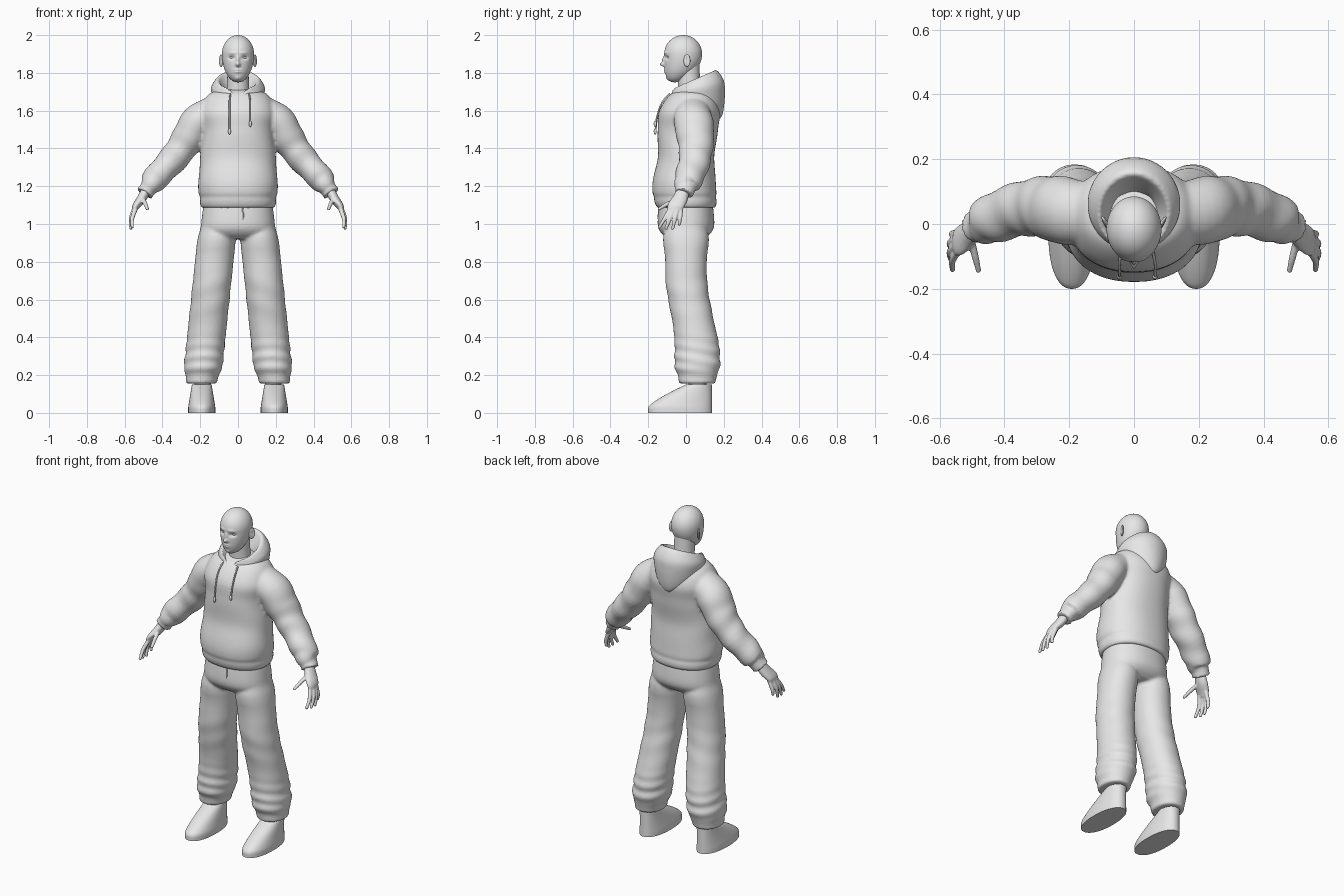
import bpy, bmesh
from math import sin, cos, pi, exp, copysign
from mathutils import Vector, Matrix

cube = bpy.data.objects.get("Cube")
if cube:
    bpy.data.objects.remove(cube, do_unlink=True)

colour = (.8, .8, .8, 1)
grey = bpy.data.materials.new("light_grey")
grey.use_nodes = True
grey.diffuse_color = colour
for node in grey.node_tree.nodes:
    if node.type == 'BSDF_PRINCIPLED':
        node.inputs["Base Color"].default_value = colour


def span(start, end, count):
    return [start + (end - start) * i / count for i in range(count + 1)]


def ease(start, end, value):
    t = min(max((value - start) / (end - start), 0), 1)
    return t * t * (3 - 2 * t)


def hump(value, centre, spread):
    return exp(-((value - centre) / spread) ** 2)


def upright(rows, x=0):
    """Turn (height, width, depth, y, slope) rows into level loft sections."""
    return [(x, y, z, width, depth, slope) for z, width, depth, y, slope in rows]


def blend_rows(rows, steps):
    """Smoothly interpolate between neighbouring sections."""
    padded = [rows[0], *rows, rows[-1]]
    out = []
    for before, start, end, after in zip(padded, padded[1:], padded[2:], padded[3:]):
        for k in range(steps):
            t = k / steps
            out.append([b + (c - b) * ease(0, 1, t) + (c - a) / 2 * t * (1 - t) ** 2
                        - (d - b) / 2 * t * t * (1 - t)
                        for a, b, c, d in zip(before, start, end, after)])
    return out + [rows[-1]]


def loft(bm, rows, sides=48, steps=6, side=1, tilt=False, fold=None, power=1):
    """Closed skin over (x, y, z, width, depth, slope) sections."""
    rows = blend_rows(rows, steps)
    centres = [Vector(row[:3]) for row in rows]
    rings = []
    for i, (centre, row) in enumerate(zip(centres, rows)):
        width, depth, slope = row[3:]
        across, forward = Vector((1, 0, 0)), Vector((0, 1, 0))
        if tilt:
            along = (centres[min(i + 1, len(rows) - 1)] - centres[max(i - 1, 0)]).normalized()
            forward = (forward - along * along.y).normalized()
            across = forward.cross(along)
        ring = []
        for k in range(sides):
            angle = 2 * pi * k / sides
            u, v = [copysign(abs(w) ** power, w) for w in (cos(angle), sin(angle))]
            swell = fold(centre.z, angle) if fold else 1
            p = centre + across * width * u * swell + forward * depth * v * swell
            ring.append(bm.verts.new((p.x * side, p.y, p.z + slope * v)))
        rings.append(ring)
    for low, high in zip(rings, rings[1:]):
        for k in range(sides):
            bm.faces.new((low[k - 1], low[k], high[k], high[k - 1]))
    bm.faces.new(rings[0][::-1])
    bm.faces.new(rings[-1])


def ball(bm, centre, size, turn=0, segments=24):
    place = Matrix.Translation(centre) @ Matrix.Rotation(turn, 4, 'Z') @ Matrix.Diagonal((*size, 1))
    bmesh.ops.create_uvsphere(bm, u_segments=segments, v_segments=segments, radius=1, matrix=place)


def link(name, data):
    data.materials.append(grey)
    ob = bpy.data.objects.new(name, data)
    bpy.context.scene.collection.objects.link(ob)
    return ob


def finish(name, bm, voxel=0, mirror=False):
    bmesh.ops.recalc_face_normals(bm, faces=bm.faces)
    for face in bm.faces:
        face.smooth = len(face.verts) <= 4
    mesh = bpy.data.meshes.new(name)
    bm.to_mesh(mesh)
    bm.free()
    ob = link(name, mesh)
    if voxel:
        remesh = ob.modifiers.new("Blend", 'REMESH')
        remesh.mode = 'VOXEL'
        remesh.voxel_size = voxel
        remesh.use_smooth_shade = True
        soften = ob.modifiers.new("Soften", 'SMOOTH')
        soften.iterations = 3
    if mirror:
        ob.modifiers.new("Mirror", 'MIRROR')


def cord(name, points, radius):
    curve = bpy.data.curves.new(name, 'CURVE')
    curve.dimensions = '3D'
    curve.bevel_depth = radius
    curve.use_fill_caps = True
    spline = curve.splines.new('BEZIER')
    spline.bezier_points.add(len(points) - 1)
    for knot, point in zip(spline.bezier_points, points):
        knot.co = point
        knot.handle_left_type = knot.handle_right_type = 'AUTO'
    link(name, curve)


# Head: a ball drawn down into a forward jaw, then pushed into a face
features = [  # x, z, spread in x, spread in z, push along y
    (.034, 1.88, .016, .01, .013),   # eye sockets
    (.03, 1.906, .02, .007, -.004),  # brows
    (0, 1.845, .011, .011, -.024),   # nose tip
    (0, 1.87, .008, .016, -.012),    # nose bridge
    (0, 1.81, .02, .01, -.007),      # lips
    (0, 1.81, .02, .003, .005),      # mouth line
    (0, 1.77, .016, .012, -.005)]    # chin
bm = bmesh.new()
ball(bm, (0, 0, 0), (1, 1, 1), segments=112)
for v in bm.verts:
    x, y, z = v.co
    jaw = min(z, 0)
    v.co = (x * .085, y * .1 - .015 - .045 * jaw ** 2, 1.9 + z * (.15 if z < 0 else .1))
    if y < -.2:
        v.co.y += sum(push * hump(abs(v.co.x), fx, wide) * hump(v.co.z, fz, tall)
                      for fx, fz, wide, tall, push in features)
finish("head", bm)

bm = bmesh.new()
loft(bm, upright([(1.6, .08, .08, .03, 0), (1.7, .06, .06, .02, 0), (1.86, .056, .06, .01, 0)]))
finish("neck", bm)

bm = bmesh.new()
ball(bm, (.033, -.087, 1.881), (.014, .01, .01))
finish("eyes", bm, mirror=True)

# Ears: flat ovals with a shallow bowl
bm = bmesh.new()
ball(bm, (.09, .005, 1.865), (.008, .02, .033), turn=-.5)
for v in bm.verts:
    if v.co.x > .09:
        v.co.x -= .006 * hump(v.co.y, .005, .012) * hump(v.co.z, 1.87, .02)
finish("ears", bm, mirror=True)


# Hoodie: body and both sleeves blended together
def body_fold(z, angle):
    return 1 + .006 * sin(z * 38 + 3 * sin(angle)) - .03 * hump(z, 1.14, .01)


def sleeve_fold(z, angle):
    return 1 + (.045 - .03 * ease(1.35, 1.5, z)) * sin(z * 62 + 1.6 * sin(angle))


body = [(1.085, .18, .14, 0, 0), (1.1, .2, .16, 0, 0), (1.2, .21, .17, -.01, 0),
        (1.35, .2, .15, 0, 0), (1.5, .19, .16, .01, 0), (1.6, .2, .16, .02, 0),
        (1.69, .15, .11, .03, 0), (1.72, .03, .03, .03, 0)]
sleeve = [(.11, .03, 1.61, .08), (.21, .04, 1.54, .093), (.26, .05, 1.46, .088),
          (.33, .05, 1.36, .077), (.43, .02, 1.25, .069), (.46, 0, 1.21, .06),
          (.475, 0, 1.19, .047), (.495, -.01, 1.16, .046)]
bm = bmesh.new()
loft(bm, upright(body), power=.9, fold=body_fold)
for side in (1, -1):
    loft(bm, [(x, y, z, r, r * 1.12, 0) for x, y, z, r in sleeve],
         side=side, tilt=True, fold=sleeve_fold)
finish("hoodie", bm, voxel=.009)

# Hood: folded back and hollow, with a V at the throat and a droop behind
bm = bmesh.new()
loft(bm, upright([(1.6, .07, .1, .05, -.03), (1.64, .12, .13, .06, -.04), (1.69, .14, .145, .06, 0),
                  (1.73, .14, .14, .06, .03), (1.765, .11, .12, .04, .05),
                  (1.74, .09, .1, .03, .04), (1.67, .05, .05, .03, 0)]))
for v in bm.verts:
    if v.co.y < 0:
        v.co.z -= .03 * hump(v.co.x, 0, .03) * ease(0, -.05, v.co.y)
    elif v.co.z < 1.72:
        v.co.z -= .03 * hump(v.co.x, 0, .06) * ease(0, .12, v.co.y)
finish("hood", bm, voxel=.007)

# Drawstrings with end knots
for name, x, end in (("right_drawstring", -.045, 1.49), ("left_drawstring", .065, 1.53)):
    cord(name, [(x * .9, -.085, 1.69), (x, -.122, 1.65), (x, -.147, 1.59), (x, -.162, end)], .0045)
    bm = bmesh.new()
    ball(bm, (x, -.163, end), (.008, .008, .016))
    finish(name + "_knot", bm)


# Trousers: hips and both baggy legs blended together
def leg_fold(z, angle):
    ankle = .035 * hump(z, .29, .09) * sin(z * 95 + 2 * sin(angle))
    knee = .015 * hump(z, .62, .12) * sin(z * 48 + 2 * cos(angle))
    return 1 + ankle + knee


bm = bmesh.new()
loft(bm, upright([(1.12, .18, .14, 0, 0), (1, .195, .15, 0, 0), (.95, .19, .13, 0, 0),
                  (.92, .15, .09, 0, 0)]), power=.9)
leg = []
for z in span(1.02, .155, 20):
    snug = 1 - .2 * ease(.23, .18, z) - .12 * ease(.9, 1, z)
    bulk = .11 + .01 * ease(.5, .3, z) + .015 * ease(.8, .95, z)
    leg.append((.21 - .105 * z, .06 * ease(.75, .3, z), z, .102 * snug, bulk * snug, 0))
for side in (1, -1):
    loft(bm, leg, side=side, fold=leg_fold, power=.95)
finish("trousers", bm, voxel=.009)

cord("fly_seam", [(.025, -.143, 1.09), (.025, -.145, 1.02), (0, -.13, .955)], .004)

# Hands: palm, thumb and evenly fanned fingers
bm = bmesh.new()
loft(bm, [(.48, -.01, 1.19, .025, .03, 0), (.51, -.03, 1.135, .025, .04, 0),
          (.54, -.055, 1.095, .019, .043, 0), (.55, -.06, 1.07, .012, .036, 0)], tilt=True)
fingers = [[(.505, -.04, 1.135), (.49, -.1, 1.105), (.48, -.142, 1.08)]]
for i in range(4):
    bow = .008 * sin(pi * i / 3)
    tip = .985 - bow + .015 * (i == 3)
    fingers.append([(.54 + bow, .018 * i - .08, 1.085), (.56 + bow, .027 * i - .112, 1.03),
                    (.56 + bow, .035 * i - .14, tip)])
for joints in fingers:
    loft(bm, [(*joint, r, r, 0) for joint, r in zip(joints, (.012, .011, .0085))], sides=16, tilt=True)
    ball(bm, joints[-1], (.009, .009, .009))
finish("hands", bm, voxel=.0045, mirror=True)

# Shoes: straight heel, toe sloping up to the ankle
shoe = []
for z in span(0, .15, 12):
    climb = max(0, z - .03) / .12
    toe = -.2 + .2 * climb ** 1.3
    shoe.append((z, .072 - .02 * climb, (.137 - toe) / 2, (.137 + toe) / 2, 0))
bm = bmesh.new()
loft(bm, upright(shoe, x=.192), steps=2, power=.9)
finish("shoes", bm, mirror=True)

bm = bmesh.new()
loft(bm, upright([(.1, .042, .046, .06, 0), (.25, .045, .05, .06, 0)], x=.186))
finish("ankles", bm, mirror=True)
